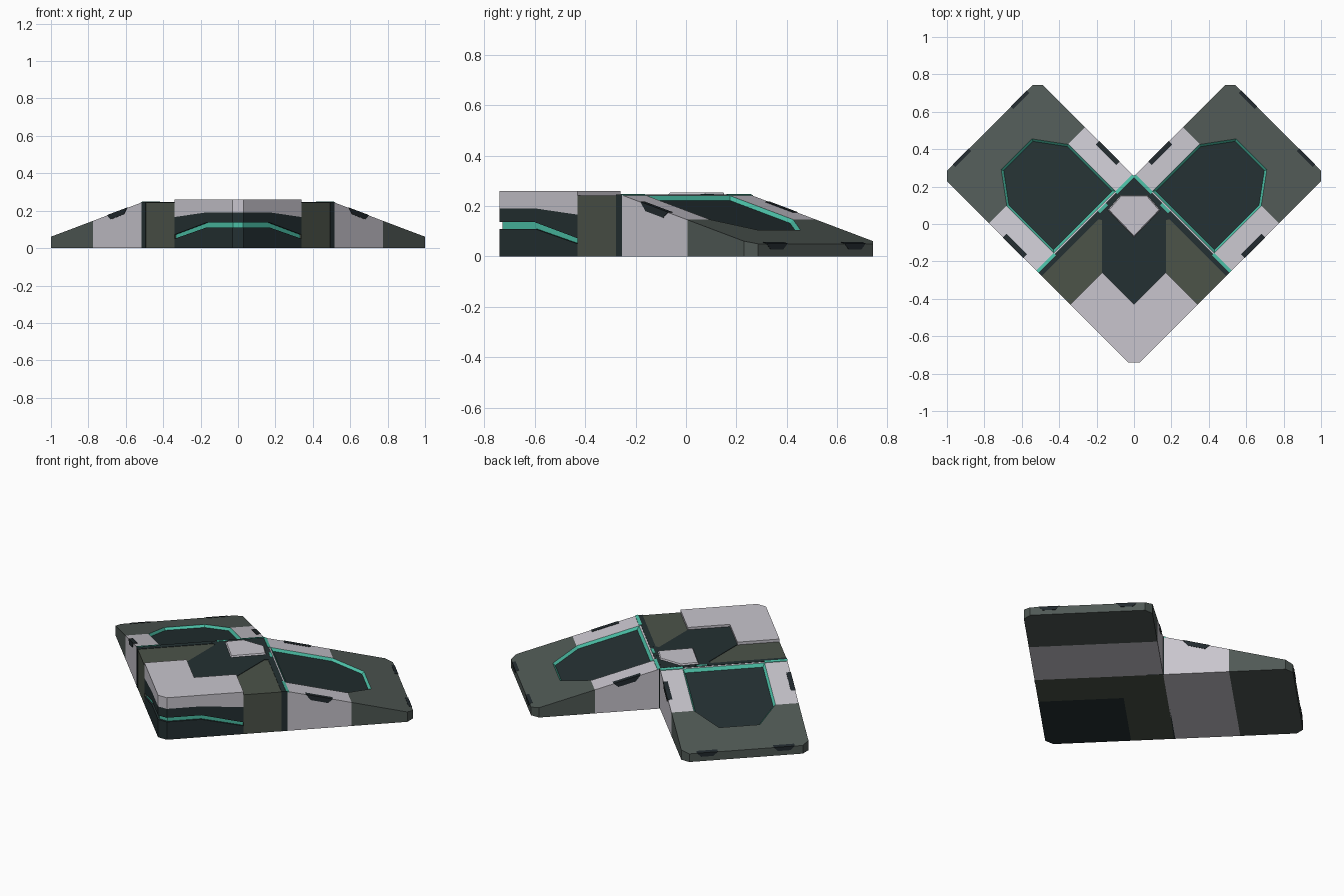
import bpy, bmesh
from mathutils import Vector

if "Cube" in bpy.data.objects:
    bpy.data.objects.remove(bpy.data.objects["Cube"])


def mat(name, rgb):
    m = bpy.data.materials.new(name)
    lin = [(c / 255 / 12.92 if c < 10 else ((c / 255 + 0.055) / 1.055) ** 2.4) for c in rgb]
    m.diffuse_color = (*lin, 1)
    m.use_nodes = True
    m.node_tree.nodes["Principled BSDF"].inputs["Base Color"].default_value = m.diffuse_color
    return m


LILAC = mat("pale_lilac_grey", (200, 197, 205))
GREEN = mat("slate_green", (80, 89, 85))
OLIVE = mat("olive_green", (76, 83, 73))
DARK = mat("dark_teal_black", (36, 48, 50))
TEAL = mat("bright_teal", (75, 190, 165))
VENT = mat("vent_black", (33, 41, 45))


# Diagonal frame: p runs along the right wing, q runs across it
def xy(p, q):
    return (p + q) / 2, (p - q) / 2


def pq(pts):
    return [xy(*c) for c in pts]


def slope(p):
    return 0.245 - 0.1888 * (p - 0.255)


def solid(name, ring_a, ring_b, mats, mirror=False):
    """Closed solid joining two rings of 3D points."""
    bm = bmesh.new()
    a = [bm.verts.new(v) for v in ring_a]
    b = [bm.verts.new(v) for v in ring_b]
    bm.faces.new(a)
    bm.faces.new(b)
    n = len(a)
    for i in range(n):
        j = (i + 1) % n
        bm.faces.new((a[i], a[j], b[j], b[i]))
    bmesh.ops.recalc_face_normals(bm, faces=bm.faces)
    me = bpy.data.meshes.new(name)
    bm.to_mesh(me)
    bm.free()
    ob = bpy.data.objects.new(name, me)
    bpy.context.collection.objects.link(ob)
    for m in mats:
        me.materials.append(m)
    if mirror:
        ob.modifiers.new("mirror", 'MIRROR').use_mirror_merge = False
    return ob


def prism(name, pts, z0, z1, m, mirror=False, top_scale=1):
    """Upright prism from an (x, y) outline."""
    cx = sum(p[0] for p in pts) / len(pts)
    cy = sum(p[1] for p in pts) / len(pts)
    top = [(cx + (x - cx) * top_scale, cy + (y - cy) * top_scale, z1) for x, y in pts]
    return solid(name, [(x, y, z0) for x, y in pts], top, [m], mirror)


def sloped(name, pts, low, high, mats):
    """Solid over a (p, q) outline; high (and low if not None) are offsets from the wing slope."""
    a = [(*xy(p, q), 0 if low is None else slope(p) + low) for p, q in pts]
    b = [(*xy(p, q), slope(p) + high) for p, q in pts]
    return solid(name, a, b, mats, True)


def side_plate(name, prof, q0, q1, m):
    """(p, z) profile extruded across q."""
    return solid(name, [(*xy(p, q0), z) for p, z in prof],
                 [(*xy(p, q1), z) for p, z in prof], [m], True)


def both(half):
    """Complete an x-symmetric outline from its right half."""
    return half + [(-x, y) for x, y in reversed(half) if x > 0]


# Main hull, an L around the nose block
prism("hull", pq([(-0.09, 0.77), (0.255, 0.77), (0.255, -0.255), (-0.77, -0.255),
                  (-0.77, 0.09), (-0.09, 0.09)]), 0, 0.243, OLIVE)

# Dark seams between hull and wings
prism("wing_seam", pq([(0.215, 0.772), (0.262, 0.772), (0.262, -0.257), (0.215, -0.257)]),
      0, 0.2455, DARK, True)

# Dark deck and raised pale hatch
prism("deck", both([(0, 0.24), (0.205, 0.03), (0.17, 0.02), (0.17, -0.265), (0, -0.435)]),
      0.17, 0.246, DARK)
prism("hatch", both([(0.075, 0.155), (0.145, 0.075), (0, -0.075)]), 0.24, 0.254, LILAC, top_scale=0.92)

# Nose: dark base, teal core seen through a groove, pale cap
prism("nose_base", pq([(-0.09, 0.755), (-0.7, 0.755), (-0.755, 0.7), (-0.755, 0.09), (-0.09, 0.09)]),
      0, 0.05, DARK)
prism("nose_glow_core", pq([(-0.092, 0.755), (-0.7, 0.755), (-0.755, 0.7), (-0.755, 0.092), (-0.092, 0.092)]),
      0.04, 0.192, TEAL)
side_plate("nose_lower_band", [(-0.71, 0), (-0.09, 0), (-0.09, 0.05), (-0.43, 0.11), (-0.71, 0.11)],
           0.745, 0.77, DARK)
side_plate("nose_upper_band", [(-0.71, 0.136), (-0.43, 0.136), (-0.09, 0.072), (-0.09, 0.166),
                               (-0.43, 0.191), (-0.71, 0.191)], 0.745, 0.77, DARK)
side_plate("cap_skirt", [(-0.43, 0.191), (-0.09, 0.166), (-0.09, 0.195)], 0.745, 0.77, LILAC)
TIP = [(-0.03, -0.74), (0.03, -0.74), (0.02, -0.72), (-0.02, -0.72)]
prism("nose_tip_lower", TIP, 0, 0.11, DARK)
prism("nose_tip_upper", TIP, 0.136, 0.191, DARK)
prism("nose_cap", both([(0.03, -0.74), (0.34, -0.43), (0.17, -0.26), (0, -0.43)][::-1]), 0.19, 0.26, LILAC)

# Recessed wing panel cutter: teal walls, dark floor
PANEL = [(0.275, -0.075), (0.775, -0.075), (1.0, 0.09), (1.0, 0.42), (0.775, 0.585), (0.275, 0.585)]


def panel_ring(s, dz):
    out = []
    for p, q in PANEL:
        p2, q2 = 0.635 + (p - 0.635) * s, 0.255 + (q - 0.255) * s
        out.append((*xy(p2, q2), slope(p2) + dz))
    return out


cutter = solid("panel_cutter", panel_ring(0.95, -0.016), panel_ring(1.05, 0.016), [LILAC, TEAL, DARK])
for f in cutter.data.polygons:
    f.material_index = 2 if abs(f.normal.z) > 0.9 else 1
cutter.hide_render = True
cutter.hide_viewport = True

# Wings: pale root block and green outer block, both cut by the panel
root = sloped("wing_root", [(0.255, -0.255), (0.78, -0.255), (0.78, 0.77), (0.255, 0.77)],
              None, 0, [LILAC, TEAL, DARK])
outer = sloped("wing_outer", [(0.78, -0.255), (1.23, -0.255), (1.285, -0.2), (1.285, 0.715),
                              (1.23, 0.77), (0.78, 0.77)], None, 0, [GREEN, TEAL, DARK])
for ob in (root, outer):
    b = ob.modifiers.new("recess", 'BOOLEAN')
    b.operation = 'DIFFERENCE'
    b.solver = 'EXACT'
    b.material_mode = 'INDEX'
    b.object = cutter
    ob.modifiers.move(1, 0)

# Teal trim beside the seams
for q0, q1 in ((-0.255, -0.07), (0.585, 0.77)):
    sloped("seam_trim", [(0.25, q0), (0.275, q0), (0.275, q1), (0.25, q1)], -0.005, 0.003, [TEAL])
prism("seam_light", pq([(0.24, 0.04), (0.262, 0.04), (0.262, 0.125), (0.24, 0.125)]), 0.24, 0.248, TEAL, True)

# Edge vents along the wing sides
for q0, q1 in ((0.735, 0.773), (-0.22, -0.258)):
    side_plate("side_vent", [(0.41, slope(0.41) + 0.002), (0.63, slope(0.63) + 0.002),
                             (0.59, slope(0.59) - 0.028), (0.45, slope(0.45) - 0.028)], q0, q1, VENT)

# Vents on the wing ends
for qc in (0.565, -0.055):
    prof = [(-0.085, 1), (0.085, 1), (0.05, 0), (-0.05, 0)]
    rings = [[(*xy(p, qc + d), slope(p) + 0.002 if t else 0.028) for d, t in prof] for p in (1.26, 1.288)]
    solid("end_vent", rings[0], rings[1], [VENT], True)
